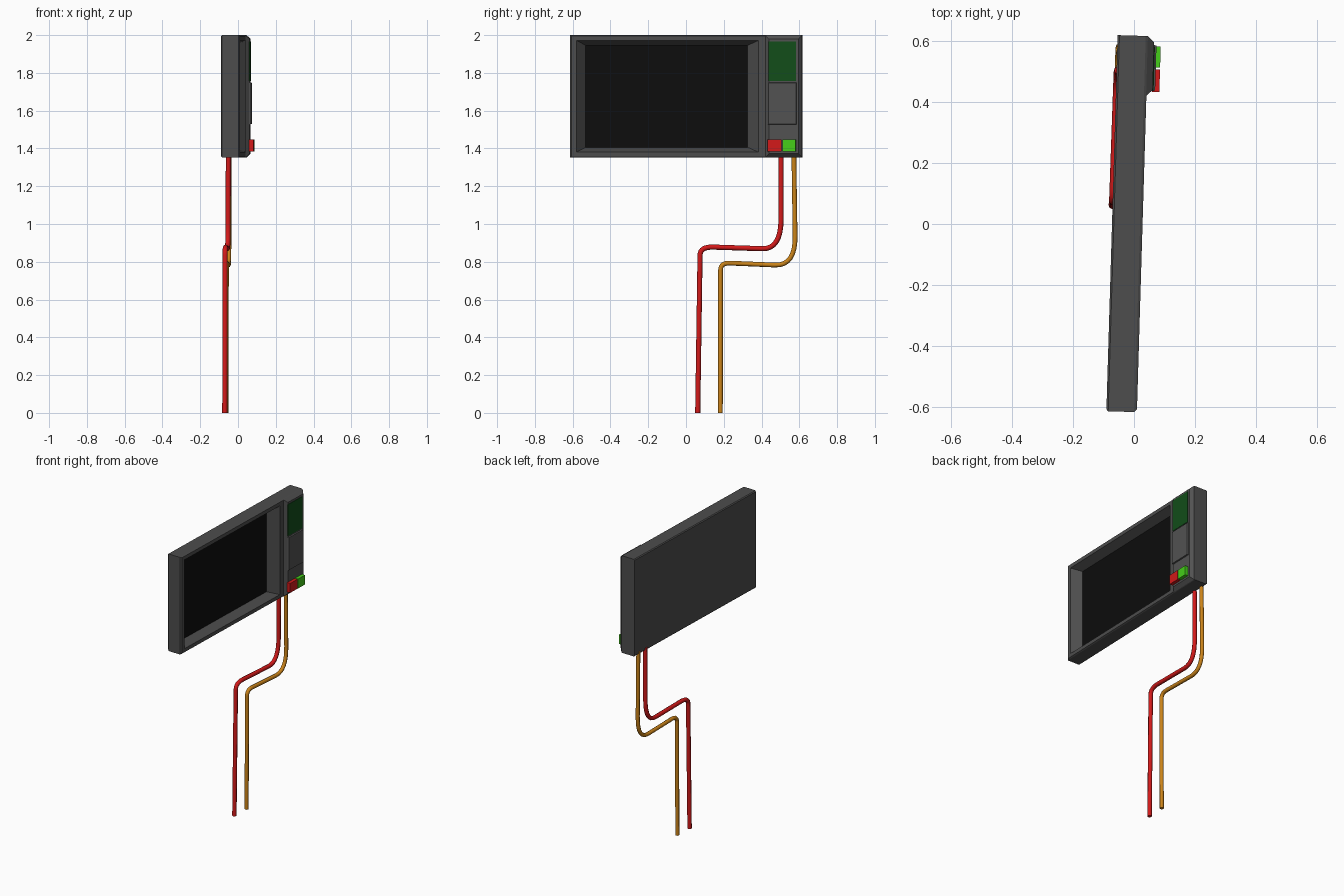
import bpy, bmesh
from mathutils import Vector, Matrix

if "Cube" in bpy.data.objects:
    bpy.data.objects.remove(bpy.data.objects["Cube"])

YAW = Matrix.Rotation(-0.03, 4, 'Z')   # the unit hangs slightly turned


def material(name, rgb):
    m = bpy.data.materials.new(name)
    m.diffuse_color = (*rgb, 1)
    m.use_nodes = True
    m.node_tree.nodes["Principled BSDF"].inputs["Base Color"].default_value = m.diffuse_color
    return m


DARK = material("dark_grey", (0.075, 0.075, 0.075))
PANEL = material("panel_grey", (0.085, 0.085, 0.085))
BLACK = material("black", (0.004, 0.004, 0.004))
RED = material("red", (0.65, 0.01, 0.01))
LIME = material("lime", (0.06, 0.62, 0.01))
GREEN = material("deep_green", (0.006, 0.075, 0.01))
ORANGE = material("orange", (0.6, 0.23, 0.01))


def loft(name, rings, mat, cap_end=True):
    """Skin rectangles (x, y0, y1, z0, z1) stacked along x."""
    bm = bmesh.new()
    loops = [[bm.verts.new(p) for p in ((x, y0, z0), (x, y1, z0), (x, y1, z1), (x, y0, z1))]
             for x, y0, y1, z0, z1 in rings]
    bm.faces.new(loops[0][::-1])
    for a, b in zip(loops, loops[1:]):
        for i in range(4):
            j = (i + 1) % 4
            bm.faces.new((a[i], a[j], b[j], b[i]))
    if cap_end:
        bm.faces.new(loops[-1])
    bm.normal_update()
    me = bpy.data.meshes.new(name)
    bm.to_mesh(me)
    bm.free()
    me.transform(YAW)
    me.materials.append(mat)
    ob = bpy.data.objects.new(name, me)
    bpy.context.collection.objects.link(ob)
    return ob


def raised(name, x0, x1, y0, y1, z0, z1, mat, inset=0.0):
    return loft(name, [(x0, y0, y1, z0, z1),
                       (x1, y0 + inset, y1 - inset, z0 + inset, z1 - inset)], mat)


def cable(name, pts, cuts, radius, mat):
    """Round tube along a path with filleted corners."""
    pts = [Vector(p) for p in pts]
    path = [pts[0]]
    for i, (before, after) in enumerate(cuts, 1):
        p = pts[i]
        a = p + (pts[i - 1] - p).normalized() * before
        b = p + (pts[i + 1] - p).normalized() * after
        for k in range(9):
            t = k / 8
            path.append(a * (1 - t) ** 2 + p * 2 * t * (1 - t) + b * t * t)
    path.append(pts[-1])
    cu = bpy.data.curves.new(name, 'CURVE')
    cu.dimensions = '3D'
    cu.bevel_depth = radius
    cu.bevel_resolution = 2
    cu.use_fill_caps = True
    sp = cu.splines.new('POLY')
    sp.points.add(len(path) - 1)
    for q, v in zip(sp.points, path):
        q.co = (*v, 1)
    sp.use_smooth = True
    cu.materials.append(mat)
    ob = bpy.data.objects.new(name, cu)
    bpy.context.collection.objects.link(ob)


# housing: slab with chamfered front edge and a sloped recess
loft("housing", [
    (-0.072, -0.609, 0.616, 1.358, 1.995),
    (-0.066, -0.615, 0.616, 1.352, 2.0),
    (0.020, -0.615, 0.616, 1.352, 2.0),
    (0.028, -0.605, 0.616, 1.356, 1.996),
    (0.028, -0.580, 0.385, 1.380, 1.972),
    (-0.030, -0.532, 0.326, 1.406, 1.946)], DARK)
raised("screen", -0.032, -0.028, -0.532, 0.326, 1.406, 1.946, BLACK)

# control panel with its display, plate and buttons
raised("control_panel", 0.027, 0.048, 0.420, 0.616, 1.352, 2.0, PANEL, 0.02)
raised("small_display", 0.046, 0.051, 0.438, 0.583, 1.757, 1.967, GREEN)
raised("cover_plate", 0.046, 0.056, 0.436, 0.588, 1.527, 1.750, PANEL, 0.003)
raised("red_button", 0.046, 0.070, 0.434, 0.507, 1.385, 1.448, RED)
raised("green_button", 0.046, 0.070, 0.514, 0.583, 1.385, 1.448, LIME)

# two hanging cables
cable("red_cable", [(-0.051, 0.503, 1.37), (-0.053, 0.503, 0.866),
                    (-0.068, 0.075, 0.880), (-0.070, 0.062, 0.0)],
      [(0.16, 0.10), (0.07, 0.045)], 0.0135, RED)
cable("orange_cable", [(-0.048, 0.571, 1.37), (-0.048, 0.580, 0.778),
                       (-0.061, 0.183, 0.795), (-0.064, 0.182, 0.0)],
      [(0.16, 0.11), (0.05, 0.04)], 0.0125, ORANGE)
